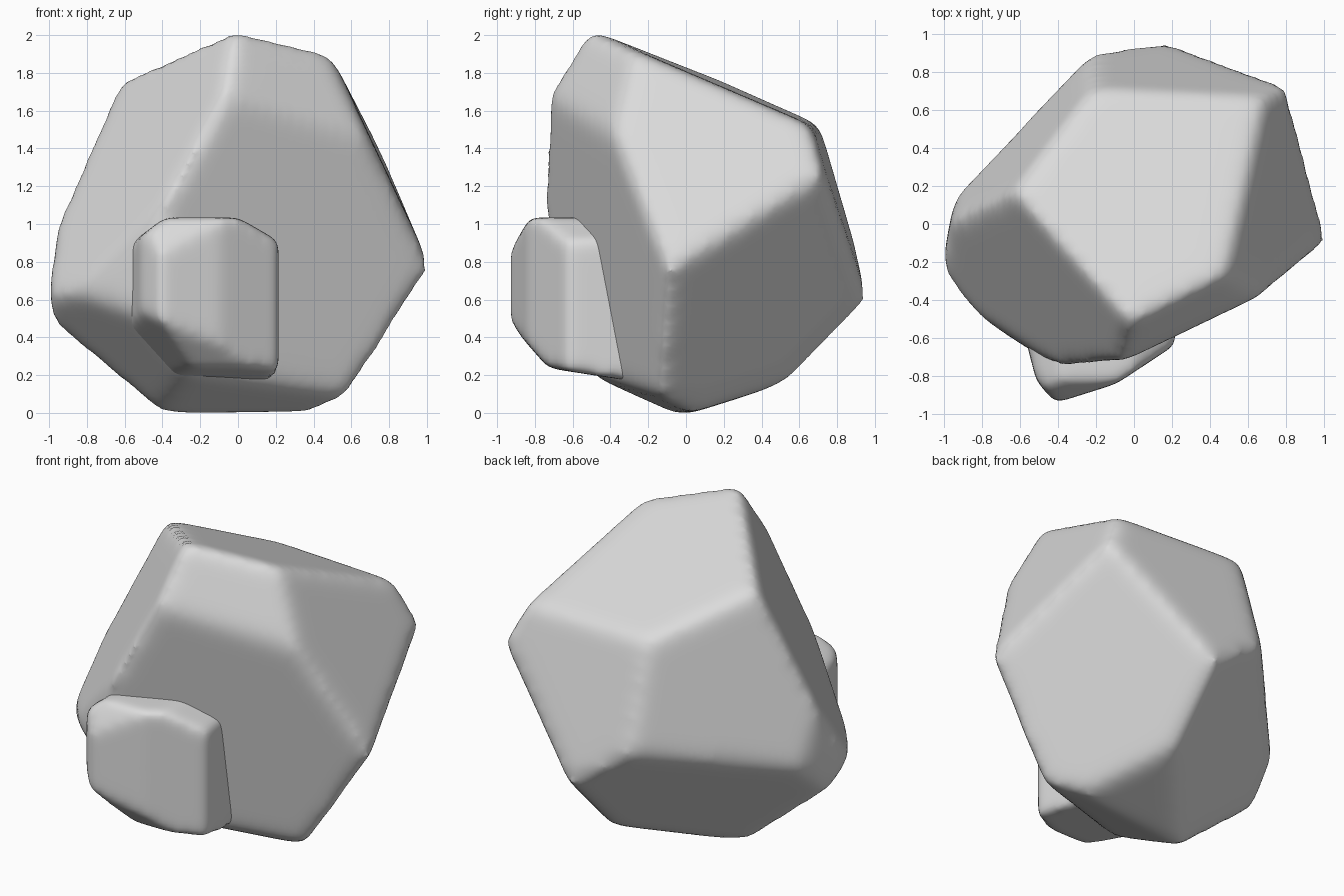
import bpy, bmesh
from mathutils import Vector

cube = bpy.data.objects.get("Cube")
if cube:
    bpy.data.objects.remove(cube, do_unlink=True)

stone = bpy.data.materials.new("stone_grey")
stone.use_nodes = True
colour = (0.71, 0.71, 0.71, 1)
stone.diffuse_color = colour
bsdf = stone.node_tree.nodes["Principled BSDF"]
bsdf.inputs["Base Color"].default_value = colour
bsdf.inputs["Roughness"].default_value = 0.8


def chiselled(name, planes, voxel, rounds):
    """Cut a block by planes (normal, offset), then soften its edges."""
    bm = bmesh.new()
    bmesh.ops.create_cube(bm, size=6)
    for normal, offset in planes:
        n = Vector(normal)
        bmesh.ops.bisect_plane(bm, geom=bm.verts[:] + bm.edges[:] + bm.faces[:],
                               plane_co=n * offset / n.length_squared,
                               plane_no=n, clear_outer=True)
        bmesh.ops.holes_fill(bm, edges=[e for e in bm.edges if e.is_boundary])
    bmesh.ops.recalc_face_normals(bm, faces=bm.faces[:])
    mesh = bpy.data.meshes.new(name)
    bm.to_mesh(mesh)
    bm.free()
    mesh.materials.append(stone)
    obj = bpy.data.objects.new(name, mesh)
    bpy.context.collection.objects.link(obj)

    remesh = obj.modifiers.new("remesh", 'REMESH')
    remesh.mode = 'VOXEL'
    remesh.voxel_size = voxel
    remesh.use_smooth_shade = True
    soften = obj.modifiers.new("soften", 'SMOOTH')
    soften.factor = 0.5
    soften.iterations = rounds


# Main boulder
chiselled("boulder", [
    ((0.03, 0.42, 1), 1.82),            # sloping top
    ((0.905, -0.02, 0.42), 1.25),       # upper side
    ((0.72, 0.5, -0.5), 0.315),         # lower back side
    ((0.42, -1, -0.2), 0.375),          # front
    ((0.5, -0.8, 0.42), 1.265),         # front shoulder
    ((-0.75, -0.5, 0.43), 1.15),        # upper front side
    ((-0.98, 0.18, 0), 0.95),           # outer flank
    ((-0.535, -0.845, 0), 0.85),        # front flank
    ((-0.55, -0.49, -0.675), 0.27),     # lower front side
    ((-0.72, 0.63, 0.19), 0.9),         # upper back side
    ((-0.445, 0.554, -0.52), 0.155),    # lower back side
    ((0.05, 0.96, 0.28), 1.1),          # back
    ((0.05, -0.4, -0.92), 0.01),        # front underside
    ((0, 0.3, -0.95), 0.01),            # back underside
], 0.03, 40)

# Smaller lump on the front
chiselled("front_lump", [
    ((0.3, -0.95, 0), 0.77),            # face
    ((0.55, -0.835, 0), 0.65),          # inner face
    ((-0.75, -0.66, 0), 0.93),          # outer face
    ((0, 0, 1), 1.035),                 # top
    ((0, -0.85, 0.5), 1.22),            # top front edge
    ((0.5, 0, 0.87), 0.9),              # top inner edge
    ((-0.6, 0, 0.8), 1.06),             # top outer edge
    ((1, 0.1, 0), 0.16),                # inner side
    ((-1, -0.25, 0), 0.72),             # outer side
    ((0, -0.15, -0.97), -0.12),         # underside
    ((0, -0.75, -0.66), 0.39),          # bottom front edge
    ((-0.65, -0.3, -0.7), 0.21),        # lower corner
    ((0, 1, 0), -0.2),                  # hidden back
], 0.025, 20)
